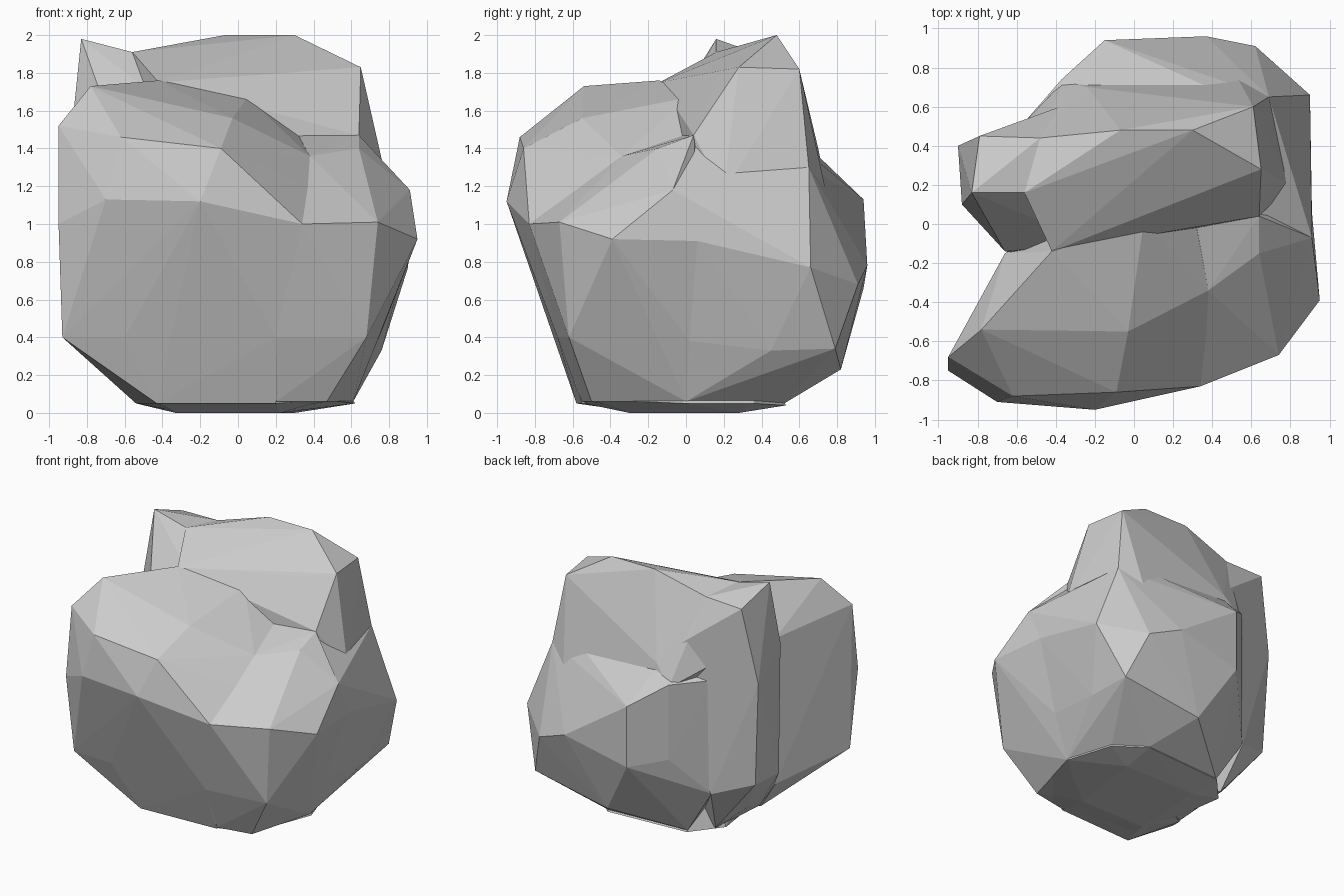
import bpy, bmesh


def hull(name, pts):
    """One faceted lump of stone: the convex hull of a few corner points."""
    bm = bmesh.new()
    for p in pts:
        bm.verts.new(p)
    bmesh.ops.convex_hull(bm, input=bm.verts[:])
    bmesh.ops.delete(bm, geom=[v for v in bm.verts if not v.link_faces], context='VERTS')
    bmesh.ops.recalc_face_normals(bm, faces=bm.faces[:])
    mesh = bpy.data.meshes.new(name)
    bm.to_mesh(mesh)
    bm.free()
    obj = bpy.data.objects.new(name, mesh)
    bpy.context.collection.objects.link(obj)
    return obj


# Front left lobe, with the broad front face
front_left = hull("rock", [
    (-.78, -.54, 1.73), (-.51, -.54, 1.67), (-.42, -.14, 1.76), (-.66, -.15, 1.38),
    (-.95, -.68, 1.52), (-.62, -.88, 1.46), (-.09, -.86, 1.40), (-.03, -.55, 1.56),
    (.05, .01, 1.67), (-.95, -.75, 1.0), (-.70, -.91, 1.13), (-.20, -.95, 1.12),
    (.34, -.83, 1.0), (-.93, -.68, .40), (-.60, -.70, .40), (.2, -.68, .40),
    (-.43, -.58, .05), (.20, -.55, .05), (-.66, -.15, .25), (-.54, -.15, .05),
    (-.33, -.3, .01), (.22, -.3, .01), (0, .2, .01), (0, .2, 1.5)])

# Middle of the front, sloping off to the right
front_middle = hull("front_middle", [
    (-.09, -.86, 1.40), (-.03, -.55, 1.56), (.05, .01, 1.67), (-.3, -.4, 1.5),
    (.32, 0, 1.47), (.38, -.34, 1.36), (.43, -.52, 1.17), (.34, -.83, 1.0),
    (-.20, -.95, 1.12), (.2, -.68, .40), (.3, .2, 1.4), (.3, .2, .3), (-.2, .1, .3)])

# Front right lobe, lowest of the top
front_right = hull("front_right_lobe", [
    (.32, -.01, 1.47), (.64, .04, 1.47), (.64, -.15, 1.40), (.38, -.34, 1.36),
    (.45, -.52, 1.17), (.34, -.83, 1.0), (.74, -.67, 1.01), (.95, -.39, .92),
    (.91, -.07, 1.18), (.91, .06, .91), (.68, -.62, .40), (.74, .02, .38),
    (.47, -.5, .06), (.61, 0, .06), (.20, -.55, .06), (.2, -.68, .40),
    (.22, -.3, .02), (.4, .2, .05), (0, .2, .05), (.3, .2, 1.3)])

# Raised ridge at the back
ridge = hull("back_ridge", [
    (-.56, .16, 1.91), (.08, .16, 1.83), (.41, .17, 1.79), (.65, .28, 1.83),
    (.61, .60, 1.82), (.30, .48, 2.0), (-.07, .48, 2.0), (-.48, .44, 1.88),
    (.03, -.01, 1.67), (.33, -.01, 1.47), (.64, .04, 1.47), (-.42, -.14, 1.75),
    (.80, .20, 1.17), (.69, .65, 1.3), (.38, .70, 1.36), (-.24, .70, 1.40),
    (-.36, .73, 1.25), (-.57, .51, 1.4), (-.4, -.1, .9), (.6, 0, .9),
    (-.1, .8, .9), (.5, .8, .9)])

# Lower bulge at the back
bulge = hull("back_bulge", [
    (.64, .04, 1.42), (.91, -.07, 1.18), (.82, .18, 1.17), (.69, .65, 1.30),
    (.38, .70, 1.33), (-.24, .70, 1.36), (-.37, .74, 1.28), (-.15, .94, 1.13),
    (-.15, .94, .66), (.37, .96, .78), (.62, .91, .68), (.90, .66, .77),
    (.91, .06, .91), (.74, .79, .34), (.74, .02, .38), (.76, .45, .33),
    (.1, .82, .23), (-.37, .74, .7), (.61, 0, .06), (.5, .35, .06),
    (.3, .52, .05), (-.35, .48, .05), (-.57, .51, 1.28), (-.57, .50, .4),
    (-.2, .3, .02), (.3, .3, .02), (-.2, -.2, .05), (-.3, -.1, 1.2)])

# Tall fin behind the left notch
fin = hull("left_fin", [
    (-.83, .16, 1.98), (-.79, .45, 1.87), (-.56, .16, 1.91), (-.48, .44, 1.88),
    (-.66, -.14, 1.50), (-.88, .10, 1.5), (-.90, .40, 1.3), (-.88, .12, .5),
    (-.86, .38, .5), (-.66, -.14, .25), (-.66, .18, .2), (-.54, -.13, .06),
    (-.5, .35, .06), (-.57, .51, 1.5), (-.57, .51, .4), (-.24, .65, 1.45),
    (-.2, .2, .03), (-.3, -.2, .03), (-.2, -.1, 1.5), (-.1, .3, 1.6)])

# Flat base under everything
base = hull("base", [
    (-.43, -.57, .06), (.20, -.54, .05), (.47, -.49, .07), (.62, .01, .05),
    (.51, .36, .05), (.30, .53, .04), (-.35, .49, .04), (-.54, .28, .05),
    (-.33, -.3, 0), (.22, -.3, 0), (.3, .28, 0), (-.3, .28, 0),
    (-.4, -.3, .4), (.4, -.3, .4), (.4, .3, .4), (-.4, .3, .4)])

# Fuse all lumps into one stone
bpy.context.view_layer.objects.active = front_left
for part in (front_middle, front_right, ridge, bulge, fin, base):
    mod = front_left.modifiers.new("union", 'BOOLEAN')
    mod.operation = 'UNION'
    mod.solver = 'EXACT'
    mod.object = part
    bpy.ops.object.modifier_apply(modifier=mod.name)
    bpy.data.objects.remove(part, do_unlink=True)
